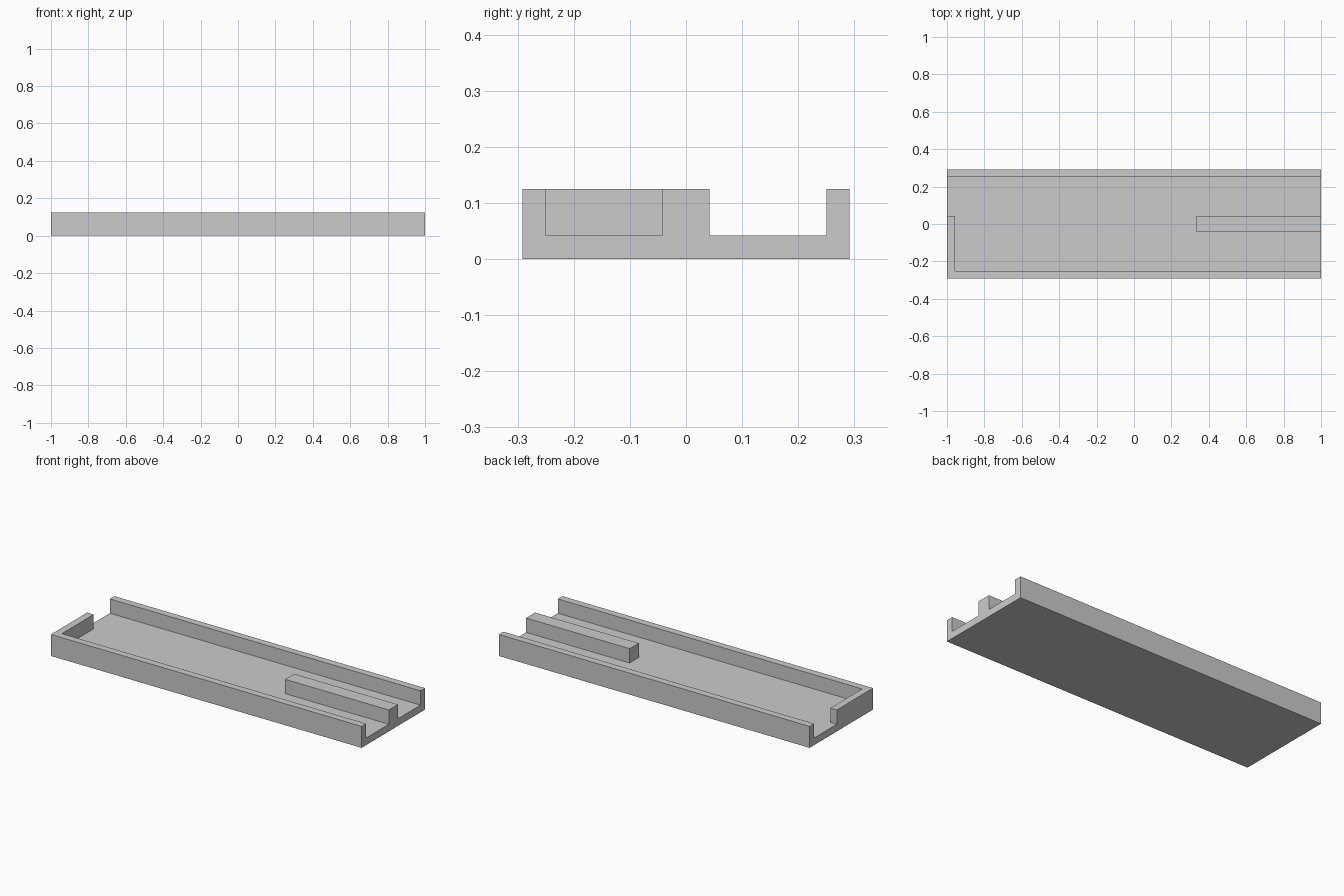
import bpy, bmesh

if "Cube" in bpy.data.objects:
    bpy.data.objects.remove(bpy.data.objects["Cube"])

U = 1 / 24                     # wall thickness, the module of the whole part
FLOOR, WALL = U, 2 * U         # floor thickness, wall height above the floor
XS = [-1, -23 * U, 8 * U, 1]
YS = [v * U for v in (-7, -6, -1, 1, 6, 7)]


def is_wall(f):
    c = f.calc_center_median()
    side_walls = abs(c.y) > 6 * U
    end_wall = c.x < -23 * U and c.y < U
    rib = c.x > 8 * U and abs(c.y) < U
    return side_walls or end_wall or rib


def extrude_up(bm, faces, height, keep):
    geom = bmesh.ops.extrude_face_region(bm, geom=faces, use_keep_orig=keep)["geom"]
    verts = [g for g in geom if isinstance(g, bmesh.types.BMVert)]
    tops = [g for g in geom if isinstance(g, bmesh.types.BMFace)]
    bmesh.ops.translate(bm, vec=(0, 0, height), verts=verts)
    if not keep:
        old = [f for f in faces if f.is_valid]
        if old:
            bmesh.ops.delete(bm, geom=old, context='FACES')
    return tops


bm = bmesh.new()

# Footprint grid on the ground
grid = [[bm.verts.new((x, y, 0)) for y in YS] for x in XS]
cells = [bm.faces.new((grid[i][j], grid[i + 1][j], grid[i + 1][j + 1], grid[i][j + 1]))
         for i in range(len(XS) - 1) for j in range(len(YS) - 1)]

# Floor slab, then side walls, partial end wall and centre rib
floor = extrude_up(bm, cells, FLOOR, True)
extrude_up(bm, [f for f in floor if is_wall(f)], WALL, False)

# Merge coplanar cells into clean flat faces
bmesh.ops.recalc_face_normals(bm, faces=bm.faces[:])
bmesh.ops.dissolve_limit(bm, angle_limit=0.01, verts=bm.verts[:], edges=bm.edges[:])

mesh = bpy.data.meshes.new("channel_tray")
bm.to_mesh(mesh)
bm.free()
bpy.context.collection.objects.link(bpy.data.objects.new("channel_tray", mesh))
